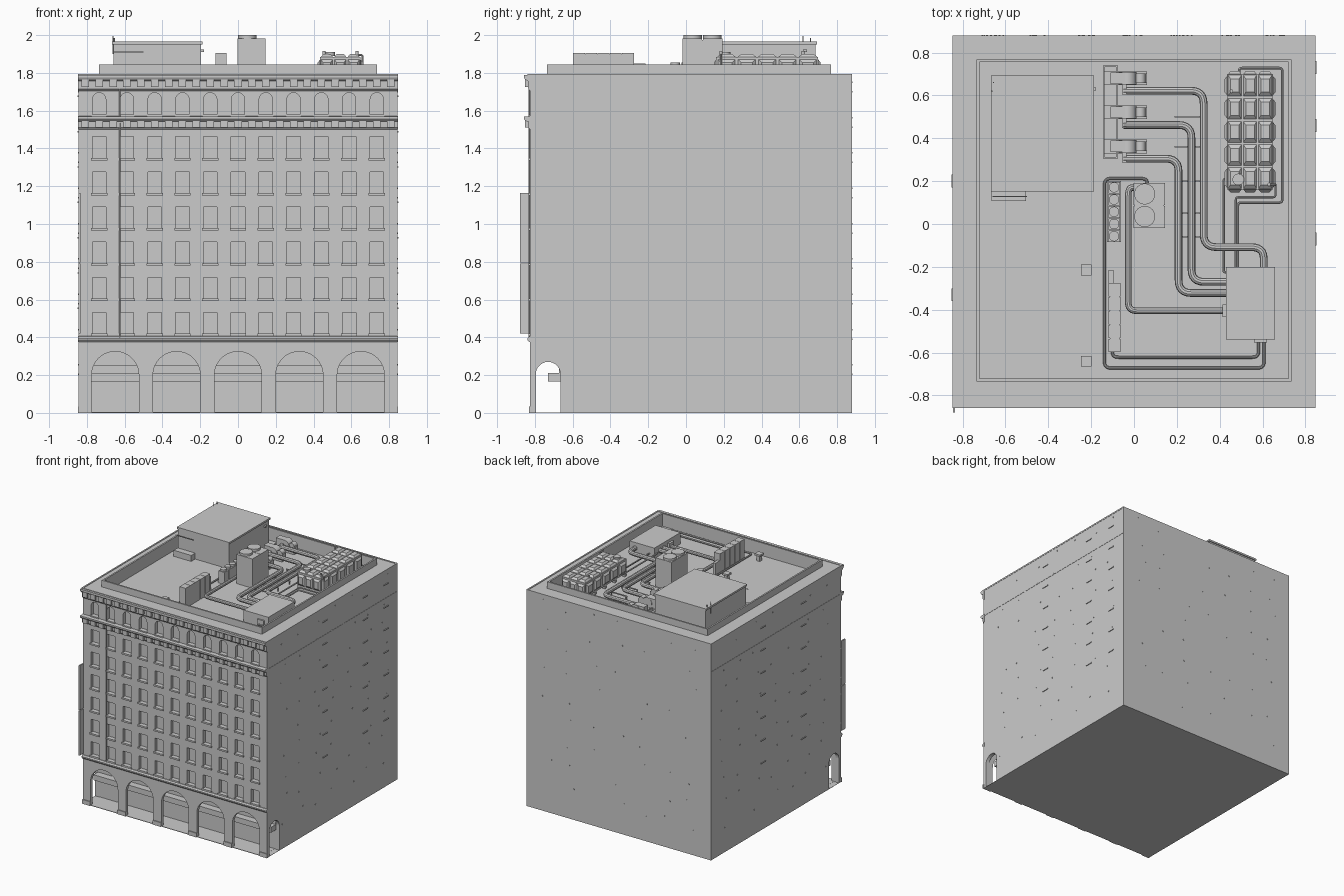
import bpy, bmesh, math, random
from mathutils import Vector, Matrix

if "Cube" in bpy.data.objects:
    bpy.data.objects.remove(bpy.data.objects["Cube"])

random.seed(4)
ROOF = 1.74
FRONT, BACK, SIDE = -0.825, 0.88, 0.845

def finish(name, bm, smooth=False):
    bmesh.ops.recalc_face_normals(bm, faces=bm.faces)
    me = bpy.data.meshes.new(name)
    bm.to_mesh(me)
    bm.free()
    ob = bpy.data.objects.new(name, me)
    bpy.context.collection.objects.link(ob)
    if smooth:
        smooth_by_angle(ob)
    return ob

def smooth_by_angle(ob):
    bpy.ops.object.select_all(action='DESELECT')
    ob.select_set(True)
    bpy.context.view_layer.objects.active = ob
    bpy.ops.object.shade_smooth_by_angle(angle=math.radians(35))

def add_box(bm, x0, x1, y0, y1, z0, z1):
    m = Matrix.Translation(((x0+x1)/2, (y0+y1)/2, (z0+z1)/2)) @ Matrix.Diagonal((x1-x0, y1-y0, z1-z0, 1))
    bmesh.ops.create_cube(bm, size=1, matrix=m)

def boxes(name, items):
    bm = bmesh.new()
    for b in items:
        add_box(bm, *b)
    return finish(name, bm)

def add_cyl(bm, c, r, h, axis='Z', r2=None, seg=24):
    rot = {'Z': Matrix(), 'Y': Matrix.Rotation(math.pi/2, 4, 'X'), 'X': Matrix.Rotation(math.pi/2, 4, 'Y')}[axis]
    bmesh.ops.create_cone(bm, cap_ends=True, segments=seg, radius1=r, radius2=r if r2 is None else r2,
                          depth=h, matrix=Matrix.Translation(c) @ rot)

def add_prism(bm, outline, axis, a, b):
    # outline is (u, z); u runs along x when axis is Y, along y when axis is X
    place = (lambda u, z, t: (t, u, z)) if axis == 'X' else (lambda u, z, t: (u, t, z))
    lo = [bm.verts.new(place(u, z, a)) for u, z in outline]
    hi = [bm.verts.new(place(u, z, b)) for u, z in outline]
    bm.faces.new(lo)
    bm.faces.new(hi[::-1])
    for i in range(len(lo)):
        j = (i+1) % len(lo)
        bm.faces.new((lo[i], hi[i], hi[j], lo[j]))

def arch(cx, w, z0, top, n=14):
    r = w/2
    return [(cx-r, z0), (cx+r, z0)] + [(cx+r*math.cos(math.pi*i/n), top-r+r*math.sin(math.pi*i/n)) for i in range(n+1)]

def ring(x, y0, y1, t, z0, z1):
    return [(-x, x, y0, y0+t, z0, z1), (-x, x, y1-t, y1, z0, z1),
            (-x, -x+t, y0+t, y1-t, z0, z1), (x-t, x, y0+t, y1-t, z0, z1)]

def cut(target, bm):
    cutter = finish("cutter", bm)
    cutter.hide_render = True
    mod = target.modifiers.new("cut", 'BOOLEAN')
    mod.operation, mod.solver, mod.object = 'DIFFERENCE', 'EXACT', cutter
    bpy.context.view_layer.objects.active = target
    bpy.ops.object.modifier_apply(modifier="cut")
    bpy.data.objects.remove(cutter)

def pipe(name, pts, r, bend=0.06, res=3):
    # polyline with rounded corners, given a round section
    P = [Vector(p) for p in pts]
    out = [P[0]]
    for a, b, c in zip(P, P[1:], P[2:]):
        s = b + (a-b).normalized()*min(bend, (a-b).length*.45)
        e = b + (c-b).normalized()*min(bend, (c-b).length*.45)
        out += [s*(1-t)**2 + b*2*t*(1-t) + e*t*t for t in [i/6 for i in range(7)]]
    out.append(P[-1])
    cu = bpy.data.curves.new(name, 'CURVE')
    cu.dimensions, cu.bevel_depth, cu.bevel_resolution, cu.use_fill_caps = '3D', r, res, True
    sp = cu.splines.new('POLY')
    sp.points.add(len(out)-1)
    for p, q in zip(sp.points, out):
        p.co = (*q, 1)
    ob = bpy.data.objects.new(name, cu)
    bpy.context.collection.objects.link(ob)
    bpy.ops.object.select_all(action='DESELECT')
    ob.select_set(True)
    bpy.context.view_layer.objects.active = ob
    bpy.ops.object.convert(target='MESH')
    smooth_by_angle(bpy.context.object)

def flat(pts, z):
    return [(x, y, z) for x, y in pts]

# Main block, with windows, arcade and sunken roof cut out
COLS = [0.147*(i-5) for i in range(11)]
ROWS = [0.42+0.186*i for i in range(6)]
body = boxes("building_body", [(-SIDE, SIDE, FRONT, BACK, 0, 1.79)])
bm = bmesh.new()
for x in COLS:
    for z in ROWS:
        add_box(bm, x-.036, x+.036, -.9, FRONT+.028, z, z+.112)
    add_prism(bm, arch(x, .07, 1.58, 1.695), 'Y', -.9, FRONT+.03)
cut(body, bm)
bm = bmesh.new()
for k in range(-2, 3):
    add_prism(bm, arch(k*.325, .25, .004, .325, 20), 'Y', -.9, -.78)
cut(body, bm)
bm = bmesh.new()
add_box(bm, -.815, .815, -.797, -.663, .003, .345)
cut(body, bm)
bm = bmesh.new()
for s in (-1, 1):
    add_prism(bm, arch(-.73, .13, .002, .27), 'X', s*.8, s*.9)
cut(body, bm)
bm = bmesh.new()
add_box(bm, -.724, .724, -.724, .756, ROOF, 1.9)
cut(body, bm)

# Arcade details
boxes("arcade_shopfront_beam", [(-.815, .815, -.73, -.66, .165, .21), (-.815, .815, -.672, -.66, .21, .25)])
edges = [-SIDE-.003] + [k*.325+s*.125 for k in range(-2, 3) for s in (-1, 1)] + [SIDE+.003]
boxes("pier_plinths", [(edges[i], edges[i+1], FRONT-.007, FRONT+.005, 0, .035) for i in range(0, 12, 2)])

# Window sills
boxes("window_sills", [(x-.043, x+.043, FRONT-.009, FRONT+.01, z-.013, z) for x in COLS for z in ROWS])
boxes("attic_sills", [(x-.04, x+.04, FRONT-.007, FRONT+.01, 1.57, 1.58) for x in COLS])

# Cornices and string course, as profiles swept across the front
F = FRONT
for name, prof in {
    "top_cornice": [(F+.01, 1.79), (F-.033, 1.79), (F-.033, 1.776), (F-.026, 1.764), (F-.012, 1.757), (F-.01, 1.715), (F, 1.705), (F+.01, 1.705)],
    "middle_cornice": [(F+.01, 1.572), (F-.033, 1.568), (F-.033, 1.556), (F-.024, 1.545), (F-.01, 1.542), (F-.008, 1.51), (F, 1.5), (F+.01, 1.5)],
    "string_course": [(F+.01, .408), (F-.006, .405), (F-.014, .395), (F-.014, .386), (F-.006, .376), (F+.01, .374)],
}.items():
    bm = bmesh.new()
    add_prism(bm, prof, 'X', -SIDE-.002, SIDE+.002)
    finish(name, bm)
boxes("cornice_brackets", [(x-.02, x+.02, F-.027, F, z, z+.04)
      for x in [.0735*(i-11) for i in range(23)] for z in (1.725, 1.51)])

# Side band, roof rim and parapet
boxes("side_band", ring(SIDE+.002, FRONT, BACK, .012, 1.555, 1.562))
boxes("roof_rim", ring(SIDE+.002, -.84, BACK, .012, 1.782, 1.794))
boxes("roof_parapet", ring(.735, -.735, .768, .013, ROOF-.01, 1.845))

# Wall ledges and small tie plates on the blank walls
LEV = [.55+.187*i for i in range(7)]
boxes("wall_ledges", [(SIDE-.01, SIDE+.006, y-.03, y+.03, z, z+.007) for y in (.73, .46, -.07) for z in LEV]
      + [(-SIDE-.006, -SIDE+.01, y-.03, y+.03, z, z+.007) for y in (.2, -.33) for z in LEV])
plates = []
for z in [.2+.187*i for i in range(9)]:
    for k in range(7):
        y, zz = -.6+.22*k+random.uniform(-.05, .05), z+random.choice((0, .05))
        plates += [(s*SIDE-.003, s*SIDE+.003, y-.004, y+.004, zz, zz+.008) for s in (-1, 1)]
        plates.append((y-.064, y-.056, BACK-.003, BACK+.002, zz, zz+.008))
boxes("tie_plates", plates)

# Blade sign and drain pipe on the front
boxes("blade_sign", [(-.845, -.835, -.88, -.833, .42, .79), (-.845, -.835, -.88, -.833, .795, 1.165)]
      + [(-.842, -.838, -.84, FRONT, z, z+.008) for z in (.48, .72, .86, 1.1)])
pipe("drain_pipe", [(-.625, F-.006, .4), (-.625, F-.006, 1.72)], .004)

# Penthouse
boxes("penthouse", [(-.66, -.195, .16, .685, ROOF, 1.95), (-.668, -.187, .152, .693, 1.95, 1.965),
                    (-.665, -.505, .108, .16, ROOF, 1.79), (-.66, -.5, .125, .13, 1.908, 1.913),
                    (-.195, -.18, .62, .64, 1.91, 1.925)])
pipe("antenna", [(-.662, .62, 1.9), (-.662, .62, 1.995)], .003)
pipe("antenna_short", [(-.655, .66, 1.9), (-.655, .66, 1.985)], .003)

# Cooling tower with two fan drums
boxes("cooling_tower", [(-.002, .145, -.018, .085, ROOF, 1.982), (-.002, .145, .089, .192, ROOF, 1.982), (.003, .14, .08, .095, ROOF, 1.975)])
bm = bmesh.new()
for y in (.035, .14):
    add_cyl(bm, (.05, y, 1.99), .049, .02)
    add_cyl(bm, (.05, y, 1.985), .042, .03, r2=.04)
finish("cooling_tower_drums", bm, True)

# Row of five fans and louvre unit
boxes("fan_bank_case", [(-.12, -.065, -.085+.057*i, -.031+.057*i, 1.755, 1.84) for i in range(5)] + [(-.125, -.06, -.085, .2, ROOF, 1.757)])
bm = bmesh.new()
for i in range(5):
    add_cyl(bm, (-.093, -.057+.057*i, 1.845), .024, .02)
finish("fan_bank_drums", bm, True)
boxes("louvre_unit", [(-.118, -.062, -.598+.065*i, -.536+.065*i, ROOF, 1.905) for i in range(5)]
      + [(-.112, -.068, -.595, -.28, ROOF, 1.9), (-.118, -.095, -.275, -.215, ROOF, 1.85)])

# Blowers on their base frame
boxes("blower_base", ring(.035, .305, .74, .008, ROOF, 1.765))
bpy.data.objects["blower_base"].location.x = -.11
boxes("blower_cases", [b for y in (.68, .522, .362) for b in (
    (-.11, -.03, y-.027, y+.027, 1.755, 1.835), (.0, .06, y-.022, y+.022, ROOF, 1.8),
    (-.055, -.035, y-.075, y-.02, 1.77, 1.805), (-.14, .06, y-.032, y+.032, ROOF, 1.757))])
bm = bmesh.new()
for y in (.68, .522, .362):
    add_cyl(bm, (-.03, y, 1.795), .042, .06, 'Y')
    add_cyl(bm, (.03, y, 1.8), .024, .044, 'Y')
finish("blower_scrolls", bm, True)

# Ducts running to the plant unit
pipe("duct_outer", flat([(-.05, .622), (.325, .622), (.325, -.108), (.605, -.108), (.605, -.22)], 1.79), .018)
pipe("duct_middle", flat([(-.05, .462), (.268, .462), (.268, -.27), (.45, -.27)], 1.79), .018)
pipe("duct_inner", flat([(-.05, .305), (.208, .305), (.208, -.322), (.45, -.322)], 1.79), .018)
pipe("tower_main", flat([(.01, .17), (-.027, .17), (-.027, -.405), (.45, -.405)], 1.775), .015, .04)
pipe("thin_pipe_long", flat([(.06, .18), (.06, .212), (-.138, .212), (-.138, -.672), (.607, -.672), (.607, -.53)], 1.76), .007, .03)
pipe("thin_pipe_short", flat([(-.1, -.58), (-.1, -.622), (.582, -.622), (.582, -.53)], 1.76), .007, .03)
boxes("duct_stands", [b for y in (.5, .36, .2, .05, -.06) for b in ((.19, .34, y-.004, y+.004, 1.762, 1.77),
      (.195, .2, y-.004, y+.004, ROOF, 1.765), (.33, .335, y-.004, y+.004, ROOF, 1.765))])
boxes("plant_unit", [(.43, .657, -.54, -.2, ROOF, 1.835), (.413, .432, -.435, -.375, 1.75, 1.81), (.56, .62, -.552, -.538, 1.75, 1.8)])

# Sectional water tank with pressed pyramid panels on top and sides
X0, X1, Y0, Y1, ZT = .435, .648, .16, .7, 1.885
boxes("tank_body", [(X0, X1, Y0, Y1, 1.765, ZT)] + [(X0, X1, Y0+.13*i, Y0+.02+.13*i, ROOF, 1.765) for i in range(5)])
bm = bmesh.new()
def panel(c, su, sv, rot):
    m = Matrix.Translation(c) @ rot @ Matrix.Diagonal((su, sv, 1, 1)) @ Matrix.Rotation(math.pi/4, 4, 'Z')
    bmesh.ops.create_cone(bm, cap_ends=True, segments=4, radius1=.66, radius2=.42, depth=.014, matrix=m)
turn = lambda a, ax: Matrix.Rotation(a*math.pi/2, 4, ax)
for j in range(5):
    y = Y0 + (j+.5)*.108
    for i in range(3):
        panel((X0+(i+.5)*.071, y, ZT+.007), .067, .104, Matrix())
    for s, x in ((1, X1), (-1, X0)):
        panel((x+s*.006, y, 1.825), .1, .1, turn(s, 'Y'))
for i in range(3):
    for s, y in ((-1, Y1), (1, Y0)):
        panel((X0+(i+.5)*.071, y-s*.006, 1.825), .067, .1, turn(s, 'X'))
finish("tank_panels", bm)
bm = bmesh.new()
add_cyl(bm, (.487, .208, 1.9), .027, .02)
for x, y in ((.455, .62), (.63, .185)):
    add_cyl(bm, (x, y, 1.9), .008, .03, seg=12)
finish("tank_hatch", bm, True)
pipe("tank_pipe_loop", flat([(.49, .69), (.49, .728), (.692, .728), (.692, .1), (.485, .1), (.485, -.21)], 1.77), .006, .015, 2)
pipe("tank_pipe_inner", [(.625, .185, 1.895), (.66, .185, 1.895), (.66, .185, 1.78), (.66, .125, 1.78), (.475, .125, 1.78), (.475, -.21, 1.78)], .005, .012, 2)
pipe("tank_pipe_side", flat([(.44, .21), (.418, .21), (.418, -.225), (.44, -.225)], 1.785), .006, .012, 2)

# Small roof vents
boxes("roof_vents", [b for y in (-.215, -.64) for b in ((-.238, -.208, y-.015, y+.015, ROOF, 1.785), (-.248, -.198, y-.025, y+.025, 1.785, 1.8))])
